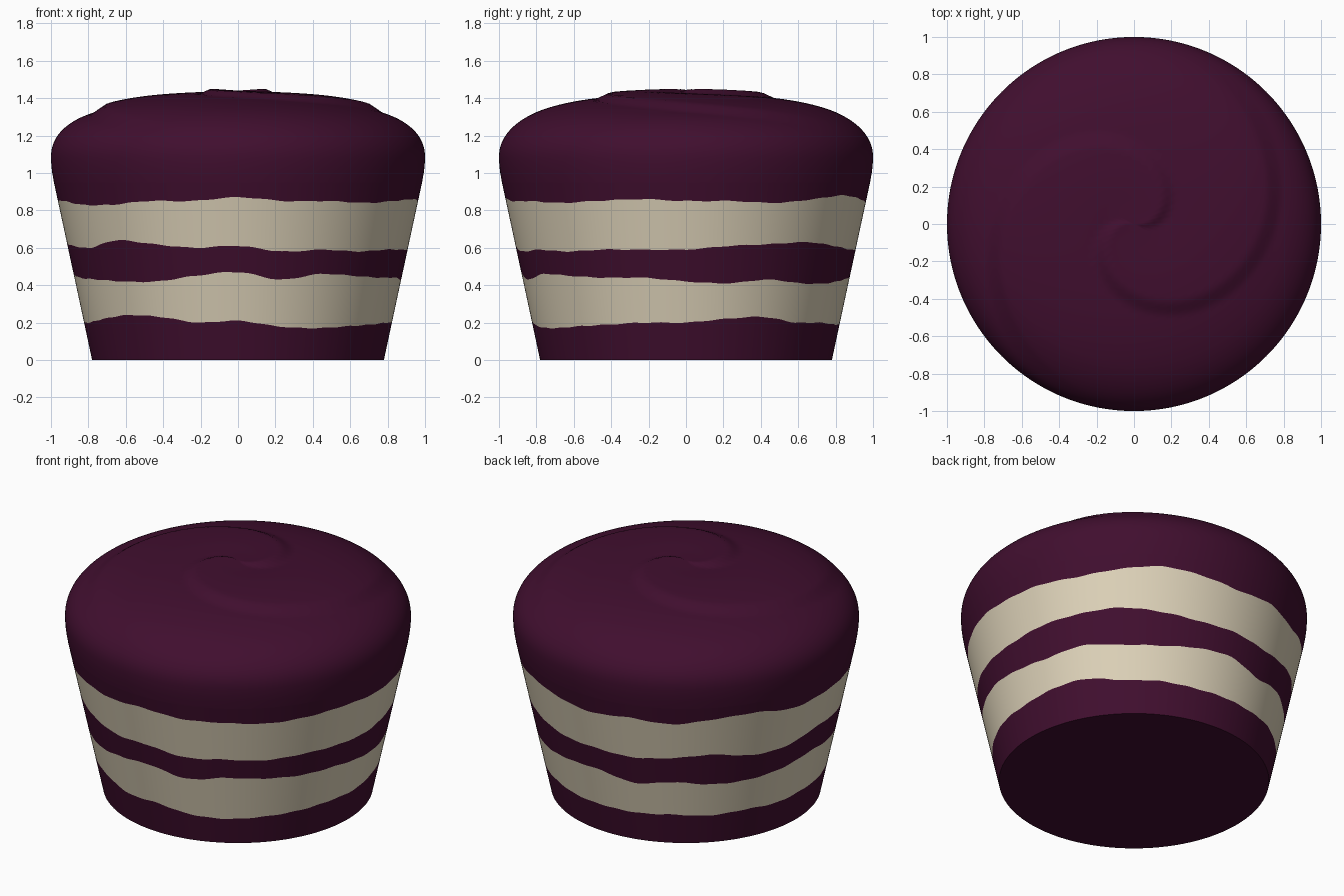
import bpy, bmesh, math

COLS = 192
STEP = 2 * math.pi / COLS

old = bpy.data.objects.get("Cube")
if old:
    bpy.data.objects.remove(old)


def material(name, rgb):
    mat = bpy.data.materials.new(name)
    mat.use_nodes = True
    mat.diffuse_color = (*rgb, 1)
    mat.node_tree.nodes["Principled BSDF"].inputs["Base Color"].default_value = (*rgb, 1)
    return mat


plum = material("plum", (0.052, 0.0045, 0.028))
cream = material("cream", (0.72, 0.64, 0.48))


def wall_radius(z):
    return 0.78 + 0.215 * z


def wavy(base, offsets, angle):
    """Smoothly interpolated height of a wavy line around the cup."""
    n = len(offsets)
    pos = angle / (2 * math.pi) * n
    i, f = int(pos), pos % 1
    p0, p1, p2, p3 = (offsets[(i + k) % n] for k in (-1, 0, 1, 2))
    curve = p1 + 0.5 * f * (p2 - p0 + f * (2 * p0 - 5 * p1 + 4 * p2 - p3
                                           + f * (3 * (p1 - p2) + p3 - p0)))
    return base + 0.01 * curve + 0.002 * math.sin(31 * angle + base * 40)


def lathe(name, rows, materials, stripe_rows=(), floor=False, tip=None):
    """Join rows of (radius, height) functions of angle; angle 0 is the front."""
    bm = bmesh.new()
    rings = []
    for row in rows:
        ring = []
        for c in range(COLS):
            a = c * STEP
            r, z = row(a)
            ring.append(bm.verts.new((r * math.sin(a), -r * math.cos(a), z)))
        rings.append(ring)
    for k, (low, high) in enumerate(zip(rings, rings[1:])):
        for c in range(COLS):
            d = (c + 1) % COLS
            face = bm.faces.new((low[c], low[d], high[d], high[c]))
            face.material_index = 1 if k in stripe_rows else 0
    if floor:
        bm.faces.new(rings[0][::-1])
    if tip is not None:
        top = bm.verts.new((0, 0, tip))
        for c in range(COLS):
            bm.faces.new((rings[-1][c], rings[-1][(c + 1) % COLS], top))
    mesh = bpy.data.meshes.new(name)
    bm.to_mesh(mesh)
    bm.free()
    for mat in materials:
        mesh.materials.append(mat)
    obj = bpy.data.objects.new(name, mesh)
    bpy.context.collection.objects.link(obj)
    bpy.ops.object.select_all(action='DESELECT')
    obj.select_set(True)
    bpy.context.view_layer.objects.active = obj
    bpy.ops.object.shade_smooth_by_angle(angle=math.radians(40))


# Tapered cup with two wavy cream stripes
edges = [
    (0.20, [1, -2, -3, -2, -1, 0, 0, 2, 3, 0, 0, -1, -1, -1, 0, -1, 0, -1, 0, 0, 2, 4, 3, 0]),
    (0.44, [3, -1, 2, 1, 0, 0, -2, -3, -1, -3, -3, -1, 0, -4, -1, -3, -3, -1, 2, 0, -1, -2, -2, 1]),
    (0.60, [1, -2, -1, -2, -1, -1, -1, 1, 2, 3, 1, -1, -1, -2, 0, 2, -2, -2, 2, 1, 0, 4, 2, 0]),
    (0.85, [2, 0, 0, -1, 0, 1, 0, 0, -1, 1, 3, 1, -1, 1, -1, 2, 3, -1, 0, 0, -2, -2, 0, 0]),
]


def level(z):
    return lambda a: (wall_radius(z), z)


def wave_row(base, offsets):
    def row(a):
        z = wavy(base, offsets, a)
        return wall_radius(z), z
    return row


cup_rows = [level(0)] + [wave_row(*e) for e in edges] + [level(0.95)]
lathe("striped_cup", cup_rows, (plum, cream), stripe_rows=(1, 3), floor=True)


# Domed top with a shallow two-armed swirl
def swirl(r, a):
    theta = a - math.pi / 2
    phase = (theta - math.radians(215) - (r - 0.18) / 0.2) / math.pi % 1
    saw = 1 - phase / 0.88 if phase < 0.88 else (phase - 0.88) / 0.12
    fade = min(1, r / 0.15) * max(0, min(1, (0.97 - r) / 0.2))
    return 0.024 * (saw - 0.5) * fade


def dome_row(t):
    r = math.cos(t) ** 0.87
    z = 1.08 + 0.36 * math.sin(t) ** 0.87
    return lambda a: (r, z + swirl(r, a))


def ring(r, z):
    return lambda a: (r, z)


dome_rows = [level(0.95), ring(0.993, 1.0), ring(0.998, 1.04)]
dome_rows += [dome_row(i / 60 * math.pi / 2) for i in range(60)]
lathe("domed_top", dome_rows, (plum,), tip=1.44)
